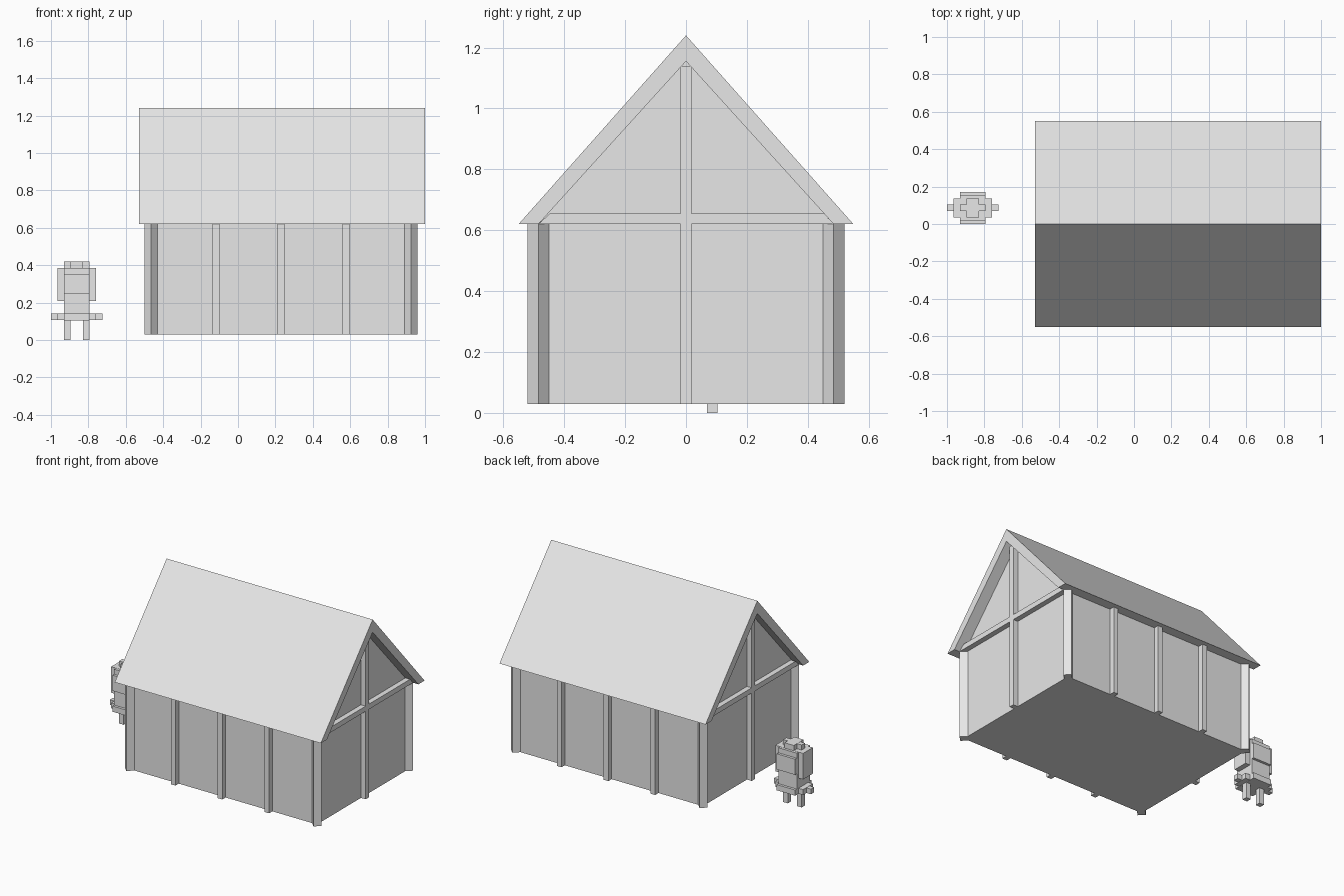
import bpy
import math

cube = bpy.data.objects.get("Cube")
if cube:
    bpy.data.objects.remove(cube, do_unlink=True)

grey = bpy.data.materials.new("plain_grey")
grey.use_nodes = True
grey.diffuse_color = (0.8, 0.8, 0.8, 1)
grey.node_tree.nodes["Principled BSDF"].inputs["Base Color"].default_value = (0.8, 0.8, 0.8, 1)


def make(name, verts, faces):
    mesh = bpy.data.meshes.new(name)
    mesh.from_pydata(verts, [], faces)
    mesh.materials.append(grey)
    obj = bpy.data.objects.new(name, mesh)
    bpy.context.collection.objects.link(obj)
    return obj


def extrude_x(name, profile, x0, x1):
    """Prism along x from a counter-clockwise (y, z) profile."""
    n = len(profile)
    verts = [(x, y, z) for x in (x0, x1) for y, z in profile]
    faces = [tuple(reversed(range(n))), tuple(range(n, 2 * n))]
    faces += [(i, (i + 1) % n, n + (i + 1) % n, n + i) for i in range(n)]
    return make(name, verts, faces)


def box(name, x0, x1, y0, y1, z0, z1):
    return extrude_x(name, [(y0, z0), (y1, z0), (y1, z1), (y0, z1)], x0, x1)


def diamond_post(name, x, y, z0, z1, r):
    ring = [(x + r * math.cos(a), y + r * math.sin(a))
            for a in (i * math.pi / 2 for i in range(4))]
    verts = [(px, py, z) for z in (z0, z1) for px, py in ring]
    faces = [(3, 2, 1, 0), (4, 5, 6, 7)]
    faces += [(i, (i + 1) % 4, 4 + (i + 1) % 4, 4 + i) for i in range(4)]
    make(name, verts, faces)


# House proportions
left, right, half = -0.465, 0.925, 0.485
base, eave = 0.03, 0.62
out, w = 0.035, 0.0175

# Walls with gable ends, and the thick pitched roof
extrude_x("house_walls", [(-half, base), (half, base), (half, eave),
                          (0, 1.155), (-half, eave)], left, right)
extrude_x("roof", [(-0.55, eave), (-half, eave), (0, 1.155), (half, eave),
                   (0.55, eave), (0, 1.24)], -0.53, 1.0)

# Timber posts along the long walls and at the corners
bay = (right - left) / 4
for side, s in (("front", -1), ("back", 1)):
    y0, y1 = sorted((s * (half - 0.01), s * (half + out)))
    for i in range(1, 4):
        x = left + bay * i
        box(f"{side}_wall_post_{i}", x - w, x + w, y0, y1, base, eave)
    for end, x in (("right", left), ("left", right)):
        diamond_post(f"{side}_{end}_corner_post", x, s * half, base, eave + 0.01, out)

# Timber cross on each gable
for end, x0, x1 in (("right", left - out, left + 0.01), ("left", right - 0.01, right + out)):
    box(f"{end}_gable_post", x0, x1, -w, w, base, 1.14)
    extrude_x(f"{end}_gable_beam", [(-half, eave), (half, eave), (half - 0.032, eave + out),
                                    (out - half + 0.003, eave + out)], x0, x1)

# Small blocky figure on a grid of blocks
v = 0.0344


def blocks(name, c0, c1, r0, r1, z0, z1):
    box(name, -1 + c0 * v, -1 + c1 * v, r0 * v, r1 * v, z0, z1)


for name, col in (("right", 2), ("left", 5)):
    blocks(f"figure_{name}_leg", col, col + 1, 2, 3, 0, 0.11)
blocks("figure_arms", 0, 8, 2, 3, 0.107, 0.141)
blocks("figure_skirt", 1, 7, 1, 4, 0.106, 0.142)
blocks("figure_skirt_middle", 2, 6, 0, 5, 0.105, 0.143)
blocks("figure_body", 2, 6, 0.5, 4.5, 0.14, 0.315)
blocks("figure_body_sides", 1, 7, 1, 4, 0.21, 0.35)
blocks("figure_head", 2, 6, 0, 5, 0.245, 0.35)
blocks("figure_head_sides", 1, 7, 1, 4, 0.3, 0.385)
blocks("figure_head_top", 2, 6, 0.5, 4.5, 0.3, 0.384)
blocks("figure_cap_wide", 2, 6, 2, 3, 0.38, 0.419)
blocks("figure_cap_long", 3, 5, 1, 4, 0.38, 0.42)
